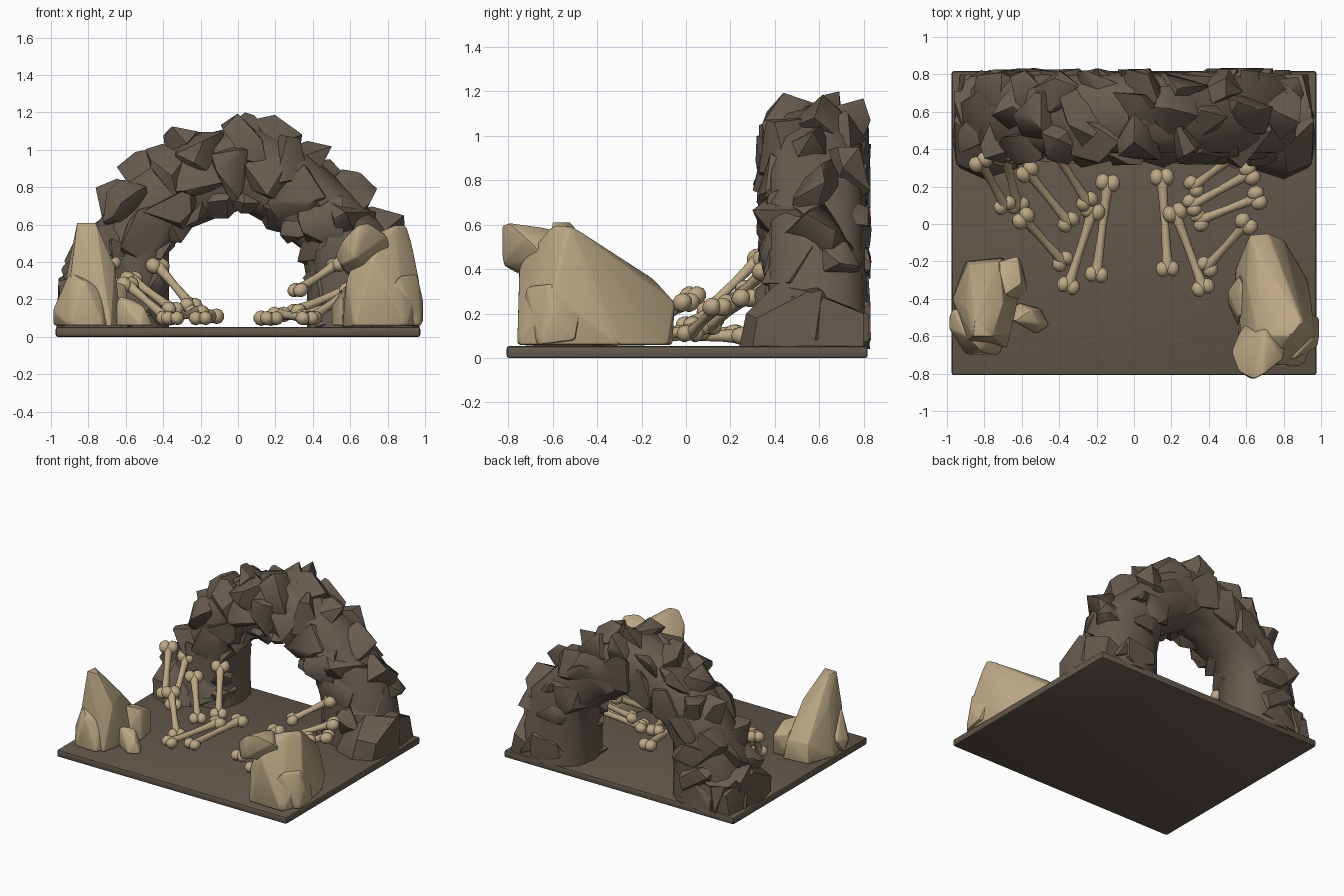
import bpy, bmesh, math, random
from mathutils import Vector, Matrix

if "Cube" in bpy.data.objects:
    bpy.data.objects.remove(bpy.data.objects["Cube"])

random.seed(11)


def material(name, rgb):
    m = bpy.data.materials.new(name)
    m.diffuse_color = (*rgb, 1)
    m.use_nodes = True
    m.node_tree.nodes["Principled BSDF"].inputs["Base Color"].default_value = m.diffuse_color
    return m


DARK = material("dark stone", (0.135, 0.106, 0.081))
GROUND = material("ground stone", (0.125, 0.098, 0.073))
BONE = material("pale bone", (0.50, 0.39, 0.235))


def finish(name, bm, mat, angle=30):
    bmesh.ops.recalc_face_normals(bm, faces=bm.faces[:])
    me = bpy.data.meshes.new(name)
    bm.to_mesh(me)
    bm.free()
    me.materials.append(mat)
    ob = bpy.data.objects.new(name, me)
    bpy.context.collection.objects.link(ob)
    bpy.ops.object.select_all(action='DESELECT')
    ob.select_set(True)
    bpy.context.view_layer.objects.active = ob
    bpy.ops.object.shade_smooth_by_angle(angle=math.radians(angle))
    return ob


def hull(name, pts, mat, angle=35, bevel=0.0):
    bm = bmesh.new()
    for p in pts:
        bm.verts.new(p)
    r = bmesh.ops.convex_hull(bm, input=bm.verts[:])
    junk = {v for v in r["geom_interior"] + r["geom_unused"] if isinstance(v, bmesh.types.BMVert)}
    bmesh.ops.delete(bm, geom=list(junk), context='VERTS')
    if bevel:
        bmesh.ops.bevel(bm, geom=bm.edges[:], offset=bevel, segments=2,
                        profile=0.5, affect='EDGES', clamp_overlap=True)
    return finish(name, bm, mat, angle)


# Ground slab with softened rim
bm = bmesh.new()
bmesh.ops.create_cube(bm, size=1, matrix=Matrix.Translation((0, 0.005, 0.027))
                      @ Matrix.Diagonal((1.95, 1.625, 0.054, 1)))
bmesh.ops.bevel(bm, geom=bm.edges[:], offset=0.012, segments=2, profile=0.5, affect='EDGES')
finish("ground_slab", bm, GROUND)

# Arch core: inner x, z and outer x, z at each station
ARCH = [(-.37, .04, -.93, .04), (-.37, .25, -.92, .25), (-.37, .45, -.80, .54),
        (-.28, .57, -.58, .85), (-.13, .63, -.28, 1.06), (.02, .68, .05, 1.14),
        (.18, .59, .34, 1.02), (.34, .47, .58, .80), (.37, .28, .84, .55), (.37, .04, .93, .04)]
Y_MID, Y_HALF = 0.585, 0.225


def station(t):
    i = min(int(t), len(ARCH) - 2)
    a, b = ARCH[i], ARCH[i + 1]
    ix, iz, ox, oz = [p + (q - p) * (t - i) for p, q in zip(a, b)]
    mid = Vector(((ix + ox) / 2, Y_MID, (iz + oz) / 2))
    return mid, Vector(((ox - ix) / 2, 0, (oz - iz) / 2))


def squarish(v):
    return math.copysign(abs(v) ** 0.75, v)


bm = bmesh.new()
rings = []
SIDES = 12
for t in range(len(ARCH)):
    mid, u = station(t)
    wide = 1.08 if t in (0, 9) else 1.0
    rings.append([bm.verts.new(mid + u * squarish(math.cos(k * math.tau / SIDES))
                               + Vector((0, Y_HALF * wide * squarish(math.sin(k * math.tau / SIDES)), 0)))
                  for k in range(SIDES)])
for a, b in zip(rings, rings[1:]):
    for k in range(SIDES):
        n = (k + 1) % SIDES
        bm.faces.new((a[k], a[n], b[n], b[k]))
bm.faces.new(rings[0])
bm.faces.new(rings[-1])
finish("arch_core", bm, DARK, 40)

# Boulders studding the arch: (angle round the section, size, offset along the arch)
BOULDERS = [(-95, .17, 0), (-45, .17, .35), (0, .17, .1), (45, .16, .4), (95, .16, .15), (-140, .13, .5)]
count = 0
for step in range(12):
    for deg, size, off in BOULDERS:
        t = min(step * 0.77 + off * 0.77 + 0.1, 8.95)
        mid, u = station(t)
        th = math.radians(deg)
        c = mid + u * math.cos(th) * 0.72 + Vector((0, Y_HALF * math.sin(th) * 0.72, 0))
        pts = []
        for k in range(13):
            d = Vector([random.gauss(0, 1) for _ in range(3)]).normalized()
            p = c + d * size * random.uniform(0.9, 1.12)
            p.x = max(-0.96, min(0.97, p.x))
            p.y = max(0.29 + random.random() * 0.06, min(0.815 + random.random() * 0.02, p.y))
            p.z = max(0.05, min(1.2, p.z))
            pts.append(p)
        count += 1
        hull(f"arch_boulder_{count}", pts, DARK, 38)

# Spreading foot stones of the arch
for s in (-1, 1):
    hull(f"arch_foot_{'left' if s < 0 else 'right'}",
         [(s * x, y, z) for x, y, z in [(.93, .3, .05), (.8, .24, .05), (.62, .3, .05), (.97, .45, .05),
          (.95, .32, .18), (.82, .27, .2), (.66, .36, .2), (.8, .4, .33), (.96, .55, .3), (.7, .6, .3),
          (.93, .8, .05), (.6, .8, .05), (.9, .8, .2)]], DARK)

# Pale rocks on the right
hull("right_rock_body", [(.56, -.6, .05), (.62, -.75, .06), (.9, -.76, .06), (.97, -.6, .06),
     (.93, -.3, .06), (.8, -.08, .06), (.62, -.06, .06), (.54, -.25, .06), (.58, -.68, .3),
     (.72, -.75, .42), (.66, -.6, .52), (.84, -.6, .6), (.9, -.52, .6), (.93, -.55, .5), (.97, -.6, .3),
     (.75, -.22, .36), (.65, -.15, .36), (.6, -.3, .36), (.62, -.06, .25), (.72, -.05, .25)],
     BONE, 35, 0.012)
hull("right_rock_slab", [(.55, -.76, .38), (.52, -.68, .44), (.63, -.83, .42), (.56, -.79, .52),
     (.64, -.83, .6), (.7, -.8, .61), (.8, -.72, .54), (.82, -.62, .44), (.76, -.5, .32),
     (.62, -.5, .3), (.56, -.58, .36), (.7, -.58, .58)], BONE, 35, 0.012)
hull("right_rock_side", [(.8, -.7, .06), (.98, -.66, .06), (.99, -.6, .2), (.96, -.62, .33),
     (.86, -.72, .32), (.99, -.5, .08), (.9, -.45, .36), (.8, -.5, .1), (.78, -.74, .2)], BONE, 35, 0.01)
hull("right_rock_toe", [(.5, -.42, .06), (.56, -.55, .06), (.66, -.5, .06), (.6, -.25, .06),
     (.5, -.36, .16), (.56, -.5, .24), (.64, -.42, .3), (.56, -.28, .26)], BONE, 35, 0.01)

# Pale rocks on the left
hull("left_rock_spire", [(-.92, -.62, .06), (-.68, -.66, .06), (-.62, -.4, .06), (-.7, -.18, .06),
     (-.9, -.2, .06), (-.97, -.4, .06), (-.89, -.62, .36), (-.66, -.58, .38), (-.7, -.42, .42),
     (-.86, -.6, .61), (-.76, -.6, .61), (-.74, -.55, .55), (-.85, -.52, .61), (-.9, -.45, .4),
     (-.88, -.22, .2), (-.72, -.2, .2)], BONE, 35, 0.012)
hull("left_rock_front", [(-.99, -.5, .06), (-.99, -.56, .14), (-.9, -.7, .06), (-.72, -.7, .06),
     (-.82, -.68, .3), (-.9, -.6, .35), (-.73, -.62, .25), (-.97, -.45, .16), (-.66, -.55, .06),
     (-.75, -.5, .3)], BONE, 35, 0.012)
hull("left_rock_back", [(-.74, -.22, .06), (-.6, -.2, .06), (-.57, -.35, .06), (-.68, -.45, .06),
     (-.72, -.2, .24), (-.62, -.17, .22), (-.6, -.32, .28), (-.72, -.4, .32)], BONE, 35, 0.01)
hull("left_rock_small", [(-.68, -.5, .06), (-.52, -.59, .06), (-.45, -.54, .06), (-.5, -.45, .06),
     (-.62, -.42, .06), (-.64, -.52, .22), (-.5, -.54, .16), (-.55, -.46, .2)], BONE, 35, 0.01)

# Scattered and leaning bones: end to end
BONES = [((.15, .25, .1), (.18, -.24, .1)), ((-.14, .22, .11), (-.2, -.27, .1)),
         ((-.22, .07, .13), (-.35, -.33, .1)), ((-.59, .03, .28), (-.38, -.2, .1)),
         ((-.57, .28, .31), (-.35, .01, .15)), ((-.43, .4, .38), (-.25, .12, .17)),
         ((-.82, .33, .45), (-.69, .1, .22)), ((-.69, .36, .40), (-.62, .10, .15)),
         ((.22, .06, .12), (.37, -.34, .1)), ((.53, .36, .39), (.32, .2, .25)),
         ((.66, .14, .23), (.35, .02, .11)), ((.6, .0, .25), (.39, -.23, .1)),
         ((.62, .27, .27), (.31, .10, .14))]


def bone(name, a, b):
    a, b = Vector(a), Vector(b)
    axis = (b - a).normalized()
    side = axis.cross(Vector((0, 0, 1))).normalized()
    rot = axis.to_track_quat('Z', 'Y').to_matrix().to_4x4()
    length = (b - a).length
    bm = bmesh.new()
    # Shaft pinched in the middle
    prev = None
    for f, r in [(0, .036), (.18, .026), (.5, .021), (.82, .025), (1, .033)]:
        m = Matrix.Translation(a + axis * length * f) @ rot
        ring = bmesh.ops.create_circle(bm, segments=8, radius=r, matrix=m)["verts"]
        if prev:
            for k in range(8):
                n = (k + 1) % 8
                bm.faces.new((prev[k], prev[n], ring[n], ring[k]))
        prev = ring
    # Twin knuckles at each end
    for end, r in ((a, .042), (b, .038)):
        for s in (-1, 1):
            m = Matrix.Translation(end + side * s * .026) @ rot @ Matrix.Diagonal((1, 1, 1.15, 1))
            bmesh.ops.create_icosphere(bm, subdivisions=2, radius=r, matrix=m)
    finish(name, bm, BONE, 45)


for i, (a, b) in enumerate(BONES):
    bone(f"bone_{i + 1}", a, b)
